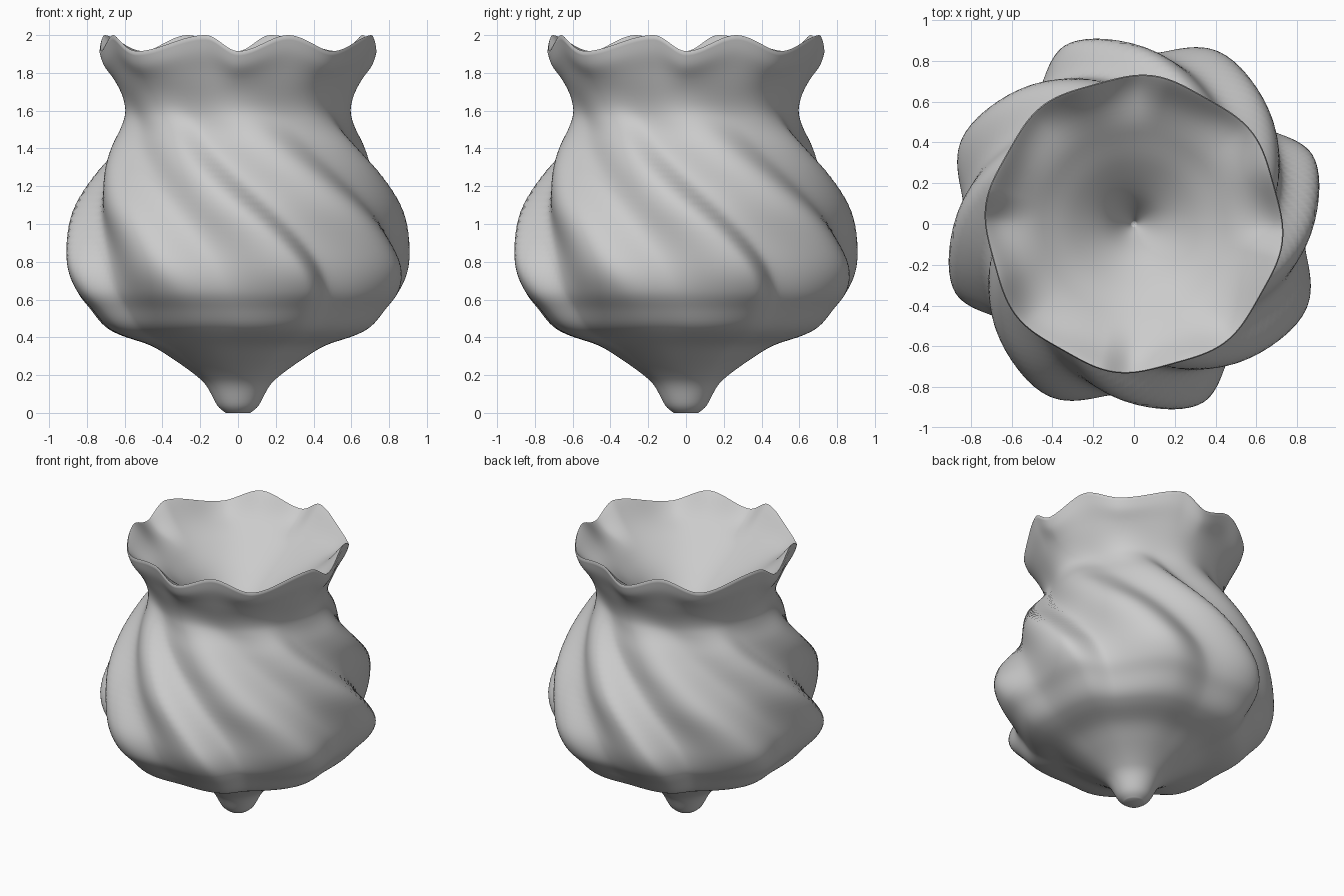
import bpy, bmesh, math
from mathutils import Vector

if "Cube" in bpy.data.objects:
    bpy.data.objects.remove(bpy.data.objects["Cube"])

SEGS, STEPS = 240, 5

# Outer profile: ridge radius, height, groove depth
outer = [(0.065, 0.0, 0.0), (0.11, 0.04, 0.0), (0.165, 0.14, 0.0), (0.225, 0.20, 0.0),
         (0.34, 0.28, 0.005), (0.47, 0.355, 0.015), (0.64, 0.41, 0.035), (0.735, 0.46, 0.05),
         (0.82, 0.55, 0.075), (0.90, 0.64, 0.105), (0.94, 0.75, 0.13), (0.93, 0.88, 0.135),
         (0.875, 1.07, 0.12), (0.785, 1.25, 0.10), (0.695, 1.40, 0.07), (0.615, 1.53, 0.035),
         (0.60, 1.63, 0.015), (0.655, 1.78, 0.01), (0.71, 1.90, 0.015), (0.735, 1.985, 0.022)]
# Funnel inside the mouth
inner = [(0.73, 2.0, 0.022), (0.705, 1.975, 0.02), (0.60, 1.86, 0.01), (0.45, 1.745, 0.005),
         (0.30, 1.635, 0.0), (0.15, 1.49, 0.0), (0.05, 1.35, 0.0), (0.012, 1.29, 0.0)]

# Patterns that repeat every quarter turn: (degrees, value)
GROOVES = [(0, 1.0), (30, 0.0), (50, 0.75), (76, 0.0), (90, 1.0)]
RIM_DIPS = [(0, 0.0), (13.5, 1.0), (35.5, 0.0), (56.5, 1.0), (90, 0.0)]
# Groove angle at each height
TWIST = [(0, -49), (0.55, -50), (0.72, -54), (0.88, -61), (1.03, -71), (1.24, -88),
         (1.46, -107), (1.65, -119), (3, -121)]


def smooth(x):
    x = max(0.0, min(1.0, x))
    return x * x * (3 - 2 * x)


def lookup(knots, x, ease=lambda t: t):
    for (a, va), (b, vb) in zip(knots, knots[1:]):
        if x <= b:
            return va + (vb - va) * ease((x - a) / (b - a))
    return knots[-1][1]


def twist_at(z):
    """Twist curve, averaged a little so the grooves bend softly."""
    return sum(lookup(TWIST, max(0, z + 0.03 * k)) for k in range(-3, 4)) / 7


def spline(points):
    """Smooth curve through the profile points."""
    p = [Vector(q) for q in points]
    p = [p[0]] + p + [p[-1]]
    out = []
    for i in range(1, len(p) - 2):
        a, b, c, d = p[i - 1:i + 3]
        for k in range(STEPS):
            t = k / STEPS
            out.append(0.5 * (2 * b + (c - a) * t + (2 * a - 5 * b + 4 * c - d) * t * t
                              + (3 * b - a - 3 * c + d) * t ** 3))
    return out + [p[-1]]


def ring(bm, r, z, depth, low):
    """One lobed cross-section, twisted by height; the rim drops in waves above low."""
    phase = twist_at(z)
    dip = 0.085 * smooth((z - low) / (2 - low))
    even = smooth((z - 1.45) / 0.2)          # neck and rim have eight equal lobes
    verts = []
    for i in range(SEGS):
        deg = 360 * i / SEGS
        groove = lookup(GROOVES, (deg - phase) % 90, smooth)
        wave = 0.5 + 0.5 * math.cos(8 * math.radians(deg - phase))
        rad = r - depth * (groove + (wave - groove) * even)
        drop = dip * lookup(RIM_DIPS, (deg + 103.5) % 90, smooth)
        a = math.radians(deg)
        verts.append(bm.verts.new((rad * math.cos(a), rad * math.sin(a), z - drop)))
    return verts


# Twisted vase body with its mouth funnel as one closed skin
bm = bmesh.new()
rows = [ring(bm, *p, 1.68) for p in spline(outer)]
rows += [ring(bm, *p, 1.75) for p in spline(inner)]
for lo, hi in zip(rows, rows[1:]):
    for i in range(SEGS):
        j = (i + 1) % SEGS
        bm.faces.new((lo[i], lo[j], hi[j], hi[i]))
bm.faces.new(rows[0][::-1])
bm.faces.new(rows[-1])
bmesh.ops.recalc_face_normals(bm, faces=bm.faces)
mesh = bpy.data.meshes.new("twisted_vase")
bm.to_mesh(mesh)
bm.free()
vase = bpy.data.objects.new("twisted_vase", mesh)
bpy.context.collection.objects.link(vase)
bpy.context.view_layer.objects.active = vase
vase.select_set(True)
bpy.ops.object.shade_smooth_by_angle(angle=math.radians(60))
